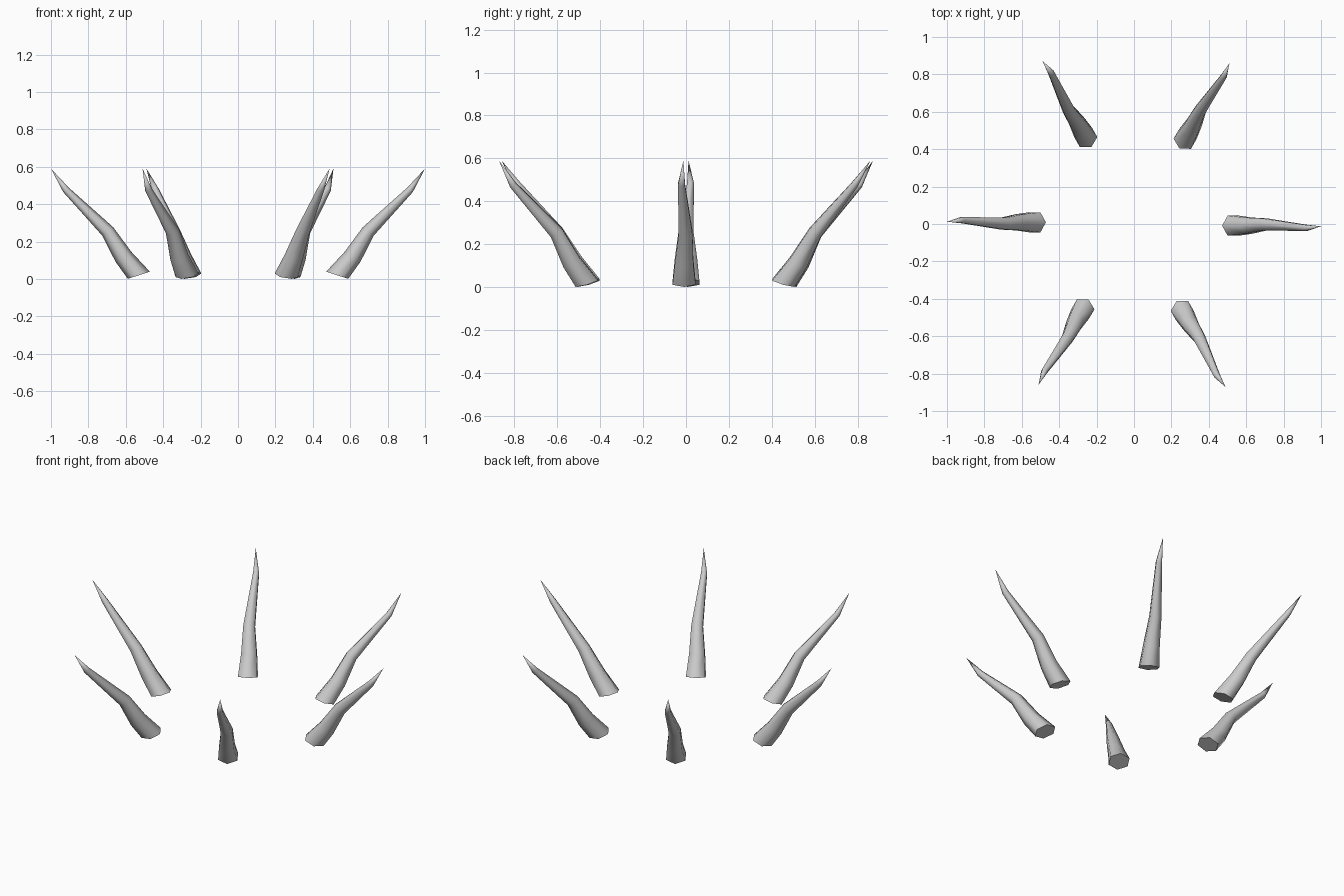
import bpy
import bmesh
from math import radians, sin, cos, tau
from mathutils import Vector, Matrix

cube = bpy.data.objects.get("Cube")
if cube:
    bpy.data.objects.remove(cube, do_unlink=True)

# Single pale grey material
grey = bpy.data.materials.new("pale_grey")
grey.use_nodes = True
colour = (0.6, 0.6, 0.6, 1)
grey.diffuse_color = colour
grey.node_tree.nodes["Principled BSDF"].inputs["Base Color"].default_value = colour

SIDES = 6
# Cross-sections up the spike: centre, radius, lean from vertical in degrees
SECTIONS = [
    ((0.53, -0.009, 0.02), 0.062, 18),
    ((0.612, -0.009, 0.118), 0.05, 33),
    ((0.697, -0.002, 0.255), 0.037, 37),
    ((0.92, -0.021, 0.477), 0.019, 40),
]
TIP = (1.0, -0.012, 0.59)


def spike_mesh():
    bm = bmesh.new()
    rings = []
    for centre, radius, lean in SECTIONS:
        across = Vector((cos(radians(lean)), 0, -sin(radians(lean))))
        side = Vector((0, 1, 0))
        ring = []
        for i in range(SIDES):
            a = tau * i / SIDES
            ring.append(bm.verts.new(Vector(centre) + radius * (cos(a) * across + sin(a) * side)))
        rings.append(ring)
    bm.faces.new(rings[0][::-1])
    tip = bm.verts.new(TIP)
    for i in range(SIDES):
        j = (i + 1) % SIDES
        for low, high in zip(rings, rings[1:]):
            bm.faces.new((low[i], low[j], high[j], high[i]))
        bm.faces.new((rings[-1][i], rings[-1][j], tip))
    bmesh.ops.recalc_face_normals(bm, faces=bm.faces)
    mesh = bpy.data.meshes.new("spike")
    bm.to_mesh(mesh)
    bm.free()
    mesh.materials.append(grey)
    return mesh


# Six spikes spread evenly in a circle, leaning outward
names = ["left", "back_left", "back_right", "right", "front_right", "front_left"]
for k, name in enumerate(names):
    mesh = spike_mesh()
    mesh.transform(Matrix.Rotation(tau * k / len(names), 4, "Z"))
    spike = bpy.data.objects.new("spike_" + name, mesh)
    bpy.context.collection.objects.link(spike)
    bpy.ops.object.select_all(action="DESELECT")
    spike.select_set(True)
    bpy.context.view_layer.objects.active = spike
    bpy.ops.object.shade_smooth_by_angle(angle=radians(70))
